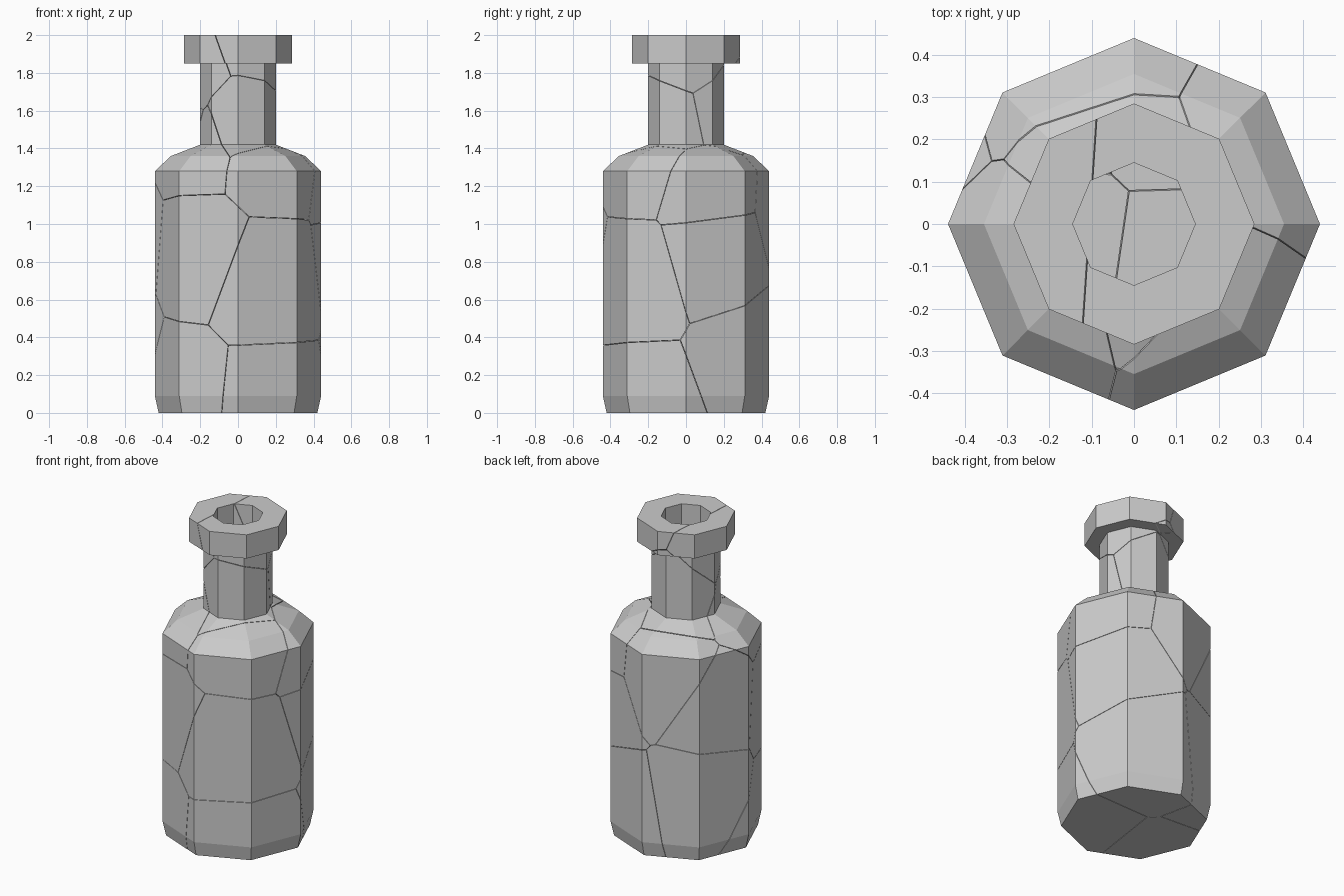
import bpy, bmesh, math
from mathutils import Vector

if "Cube" in bpy.data.objects:
    bpy.data.objects.remove(bpy.data.objects["Cube"])

SIDES = 8
GAP = 0.0012

# Bottle profile (radius, height): outside from base to lip, then down the inside
PROFILE = [(0.42, 0), (0.44, 0.09), (0.44, 1.28), (0.355, 1.36), (0.2, 1.42),
           (0.2, 1.85), (0.285, 1.85), (0.285, 2.0), (0.145, 2.0),
           (0.145, 1.38), (0.31, 1.31), (0.385, 1.25), (0.385, 0.1), (0.37, 0.06)]

# Shard centres around the wall (x, y, z)
SEEDS = [(0.20, -0.30, 0.68), (-0.27, -0.27, 0.86), (0.22, -0.28, 0.06),
         (-0.33, -0.20, 0.12), (0.22, -0.28, 1.38), (-0.26, -0.20, 1.42),
         (0.36, 0.20, 1.22), (0.34, 0.24, 0.85), (0.20, 0.36, 0.30),
         (-0.30, 0.25, 0.38), (-0.36, 0.18, 0.95), (-0.10, 0.38, 1.15),
         (-0.22, 0.02, 1.85), (0.08, 0.00, 1.96), (0.06, -0.16, 1.52),
         (-0.05, 0.18, 1.60)]


def lathe(profile):
    bm = bmesh.new()
    rings = [[bm.verts.new((r * math.cos(i * math.tau / SIDES),
                            r * math.sin(i * math.tau / SIDES), z))
              for i in range(SIDES)] for r, z in profile]
    for a, b in zip(rings, rings[1:]):
        for i in range(SIDES):
            j = (i + 1) % SIDES
            bm.faces.new((a[i], a[j], b[j], b[i]))
    bm.faces.new(rings[0][::-1])
    bm.faces.new(rings[-1])
    bmesh.ops.recalc_face_normals(bm, faces=bm.faces)
    return bm


def cut(bm, point, normal):
    """Slice off everything beyond the plane and cap the break."""
    bmesh.ops.bisect_plane(bm, geom=bm.verts[:] + bm.edges[:] + bm.faces[:],
                           dist=1e-6, plane_co=point, plane_no=normal, clear_outer=True)
    rim = [e for e in bm.edges if e.is_boundary]
    if rim:
        bmesh.ops.triangle_fill(bm, edges=rim, normal=normal, use_beauty=True)


# Break the bottle into shards: each keeps the region nearest its centre
bottle = lathe(PROFILE)
seeds = [Vector(s) for s in SEEDS]
for n, seed in enumerate(seeds):
    shard = bottle.copy()
    for other in sorted(seeds, key=lambda s: (s - seed).length)[1:]:
        normal = (other - seed).normalized()
        cut(shard, (seed + other) / 2 - normal * GAP, normal)
    if shard.faces:
        bmesh.ops.recalc_face_normals(shard, faces=shard.faces)
        mesh = bpy.data.meshes.new(f"bottle_shard_{n + 1}")
        shard.to_mesh(mesh)
        bpy.context.collection.objects.link(bpy.data.objects.new(mesh.name, mesh))
    shard.free()
bottle.free()
